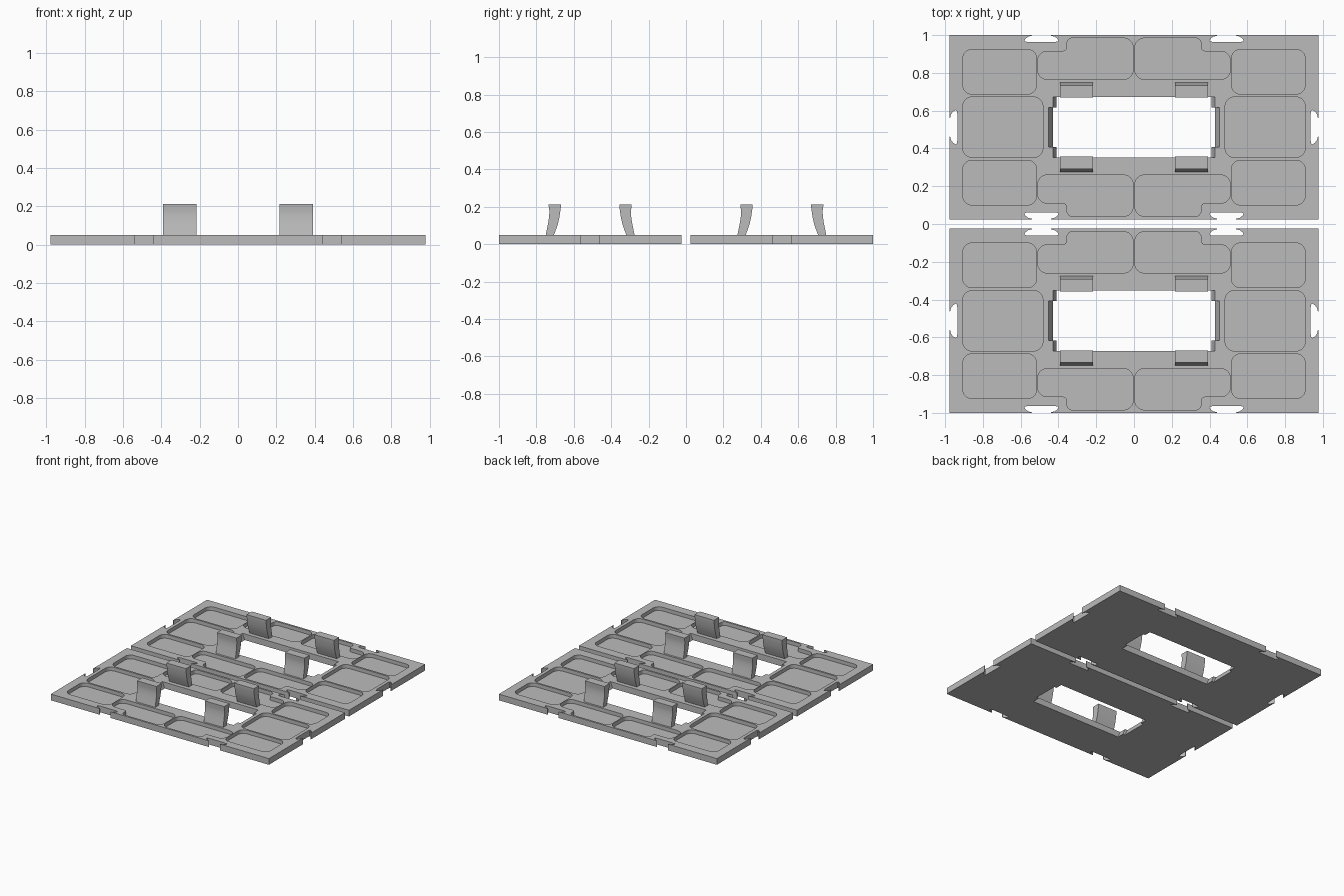
import bpy, bmesh, math

cube = bpy.data.objects.get("Cube")
if cube:
    bpy.data.objects.remove(cube, do_unlink=True)

HALF_X, HALF_Y, THICK, FLOOR = 0.977, 0.4875, 0.05, 0.02
PLATE_Y = 0.5125

grey = bpy.data.materials.new("light grey plastic")
grey.use_nodes = True
color = (0.5, 0.5, 0.5, 1)
grey.diffuse_color = color
grey.node_tree.nodes["Principled BSDF"].inputs["Base Color"].default_value = color


def rounded(corners, steps=6):
    """Square-cornered outline of (x, y, radius) with each corner turned into an arc."""
    out = []
    n = len(corners)
    for i, (x, y, r) in enumerate(corners):
        px, py, _ = corners[i - 1]
        nx, ny, _ = corners[(i + 1) % n]
        a, b = math.hypot(px - x, py - y), math.hypot(nx - x, ny - y)
        ux, uy, vx, vy = (px - x) / a, (py - y) / a, (nx - x) / b, (ny - y) / b
        for k in range(steps + 1):
            t = math.pi / 2 * k / steps
            c, s = 1 - math.cos(t), 1 - math.sin(t)
            out.append((x + r * (s * ux + c * vx), y + r * (s * uy + c * vy)))
    return out


def loft(bm, lower, upper):
    """Closed solid between two matching rings of 3D points."""
    lo = [bm.verts.new(p) for p in lower]
    hi = [bm.verts.new(p) for p in upper]
    faces = [bm.faces.new(lo), bm.faces.new(hi)]
    for i in range(len(lo)):
        j = (i + 1) % len(lo)
        faces.append(bm.faces.new((lo[i], lo[j], hi[j], hi[i])))
    bmesh.ops.recalc_face_normals(bm, faces=faces)


def prism(bm, outline, z0, z1):
    loft(bm, [(x, y, z0) for x, y in outline], [(x, y, z1) for x, y in outline])


def make(name, bm, y=0):
    mesh = bpy.data.meshes.new(name)
    bm.to_mesh(mesh)
    bm.free()
    mesh.materials.append(grey)
    obj = bpy.data.objects.new(name, mesh)
    obj.location.y = y
    bpy.context.collection.objects.link(obj)
    return obj


def smooth(obj):
    bpy.ops.object.select_all(action='DESELECT')
    obj.select_set(True)
    bpy.context.view_layer.objects.active = obj
    bpy.ops.object.shade_smooth_by_angle(angle=math.radians(30))


# Plate blank
bm = bmesh.new()
prism(bm, [(-HALF_X, -HALF_Y), (HALF_X, -HALF_Y), (HALF_X, HALF_Y), (-HALF_X, HALF_Y)], 0, THICK)
plate = make("back_plate", bm, PLATE_Y)

# Pockets, mirrored into the four quarters
cut = bmesh.new()
R = 0.05
end_pocket = [(0.515, 0.175, R), (0.907, 0.175, R), (0.907, 0.412, R), (0.515, 0.412, R)]
side_pocket = [(0.482, -0.16, R), (0.907, -0.16, R), (0.907, 0.16, R), (0.482, 0.16, R)]
step_pocket = [(0.005, 0.253, R), (0.51, 0.253, R), (0.51, 0.402, R),
               (0.355, 0.402, 0.02), (0.355, 0.472, 0.03), (0.005, 0.472, R)]
for sx in (-1, 1):
    prism(cut, [(sx * x, y) for x, y in rounded(side_pocket)], FLOOR, 0.1)
    for sy in (-1, 1):
        for pocket in (end_pocket, step_pocket):
            prism(cut, [(sx * x, sy * y) for x, y in rounded(pocket)], FLOOR, 0.1)

# Dovetail notches through the edges: (half width, depth)
half = [(0.05, -0.02), (0.05, 0.003), (0.07, 0.008), (0.083, 0.017),
        (0.091, 0.029), (0.086, 0.034), (0.065, 0.037), (0.05, 0.037)]
notch = half + [(-w, d) for w, d in reversed(half)]
for s in (-1, 1):
    prism(cut, [(s * (HALF_X - d * 1.15), w) for w, d in notch], -0.05, 0.1)
    for x in (-0.49, 0.49):
        prism(cut, [(x + w, s * (HALF_Y - d)) for w, d in notch], -0.05, 0.1)


# Central opening whose end walls slope outward toward the top
def opening(z):
    slope = z / THICK
    a, b = 0.41 + 0.02 * slope, 0.43 + 0.023 * slope
    q = [(a, 0.16), (a, 0.104), (b, 0.104)]
    right = q + [(x, -y) for x, y in reversed(q)]
    return [(x, y, z) for x, y in right + [(-x, -y) for x, y in right]]


loft(cut, opening(-0.02), opening(0.07))
cutter = make("plate_cutter", cut, PLATE_Y)
cutter.hide_render = True

mod = plate.modifiers.new("cutouts", 'BOOLEAN')
mod.operation = 'DIFFERENCE'
mod.solver = 'EXACT'
mod.object = cutter
bpy.context.view_layer.objects.active = plate
plate.select_set(True)
bpy.ops.object.modifier_apply(modifier=mod.name)
bpy.data.objects.remove(cutter, do_unlink=True)
smooth(plate)

# Second plate shares the same mesh
front = bpy.data.objects.new("front_plate", plate.data)
front.location.y = -PLATE_Y
bpy.context.collection.objects.link(front)

# Curved clips leaning over the opening: (distance from plate centre, height)
profile = [(0.238, 0.045), (0.231, 0.08), (0.224, 0.115), (0.219, 0.15), (0.218, 0.18),
           (0.222, 0.205), (0.222, 0.213), (0.156, 0.213), (0.156, 0.203), (0.159, 0.18),
           (0.164, 0.145), (0.172, 0.11), (0.182, 0.08), (0.195, 0.045)]
for row, py in (("front", -PLATE_Y), ("back", PLATE_Y)):
    for edge, sy in (("near", -1), ("far", 1)):
        for side, x in (("right", -0.304), ("left", 0.304)):
            bm = bmesh.new()
            loft(bm, [(x - 0.087, sy * d, z) for d, z in profile],
                 [(x + 0.087, sy * d, z) for d, z in profile])
            smooth(make(f"{row}_{edge}_{side}_clip", bm, py))
